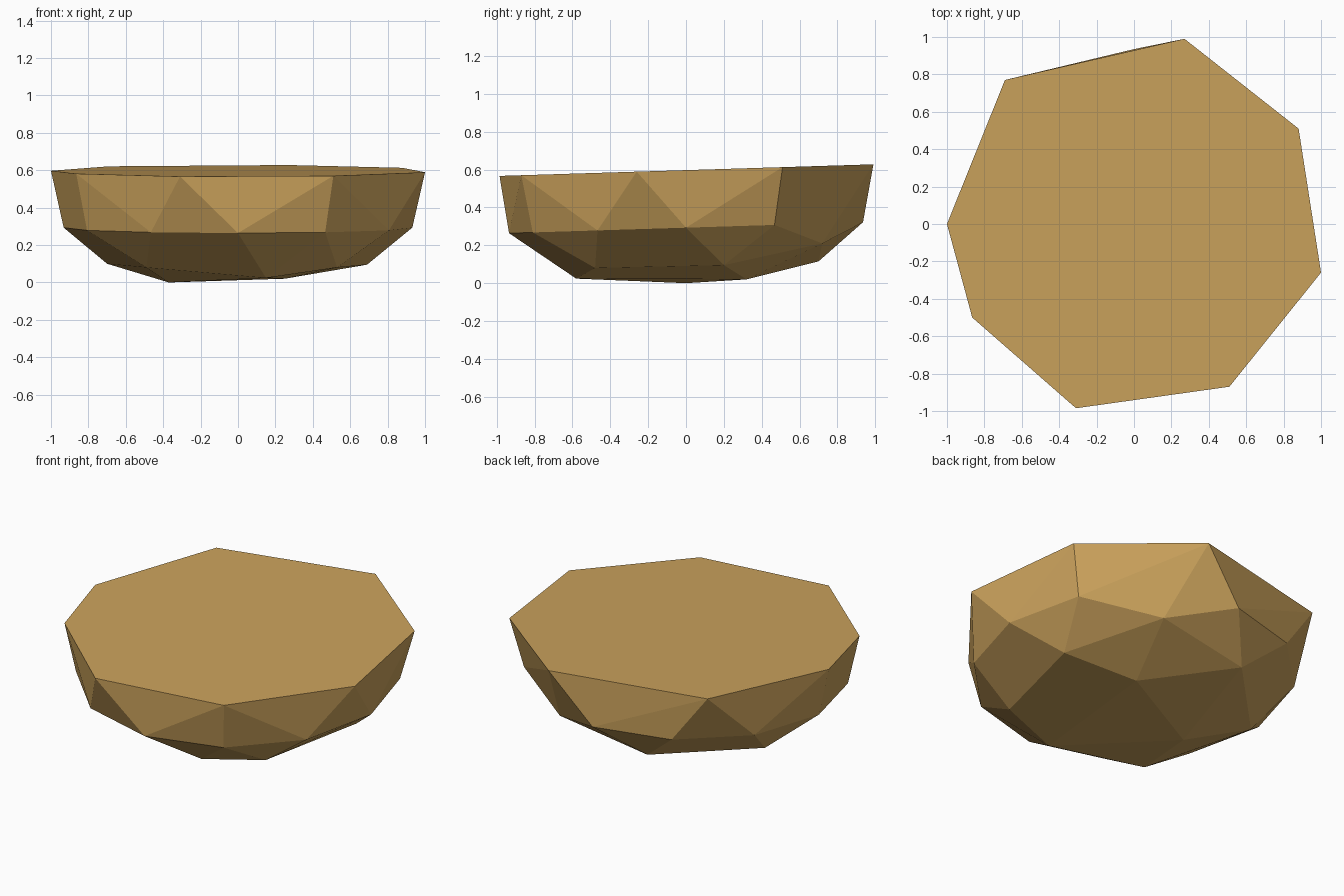
import bpy, bmesh, math

if "Cube" in bpy.data.objects:
    bpy.data.objects.remove(bpy.data.objects["Cube"])

# one flat colour
mat = bpy.data.materials.new("warm_tan")
mat.diffuse_color = (0.60, 0.365, 0.108, 1)
mat.use_nodes = True
mat.node_tree.nodes["Principled BSDF"].inputs["Base Color"].default_value = mat.diffuse_color

TILT = 0.031  # the whole stone leans slightly, higher at the back
points = []

# flat top rim: irregular eight-sided outline
rim = [(-0.69, 0.77), (0.27, 0.99), (0.88, 0.51), (1.0, -0.26),
       (0.51, -0.87), (-0.31, -0.985), (-0.865, -0.50), (-1.0, 0.0)]
points += [(x, y, 0.597 + TILT * y) for x, y in rim]

# middle ring: twelve corners, one missing where the back right is chipped off
for k in range(12):
    if k != 2:
        a = math.radians(30 * k)
        x, y = 0.932 * math.cos(a), 0.935 * math.sin(a)
        points.append((x, y, 0.293 + TILT * y))

# lower ring and underside corners
points += [(0.38, 0.72, 0.21), (0.69, 0.20, 0.095), (-0.22, 0.70, 0.115),
           (-0.70, 0.21, 0.10), (-0.49, -0.49, 0.08), (0.53, -0.48, 0.08),
           (-0.37, 0.0, 0.0), (0.25, 0.32, 0.02), (0.15, -0.58, 0.024)]

# faceted stone: convex skin around the rings
bm = bmesh.new()
for p in points:
    bm.verts.new(p)
res = bmesh.ops.convex_hull(bm, input=bm.verts[:])
loose = [v for v in bm.verts if not v.link_faces]
bmesh.ops.delete(bm, geom=loose, context='VERTS')
# merge the level top and other flat facets
bmesh.ops.dissolve_limit(bm, angle_limit=math.radians(1.5),
                         verts=bm.verts[:], edges=bm.edges[:])
bmesh.ops.recalc_face_normals(bm, faces=bm.faces[:])

mesh = bpy.data.meshes.new("faceted_stone")
bm.to_mesh(mesh)
bm.free()
mesh.materials.append(mat)
stone = bpy.data.objects.new("faceted_stone", mesh)
bpy.context.collection.objects.link(stone)
